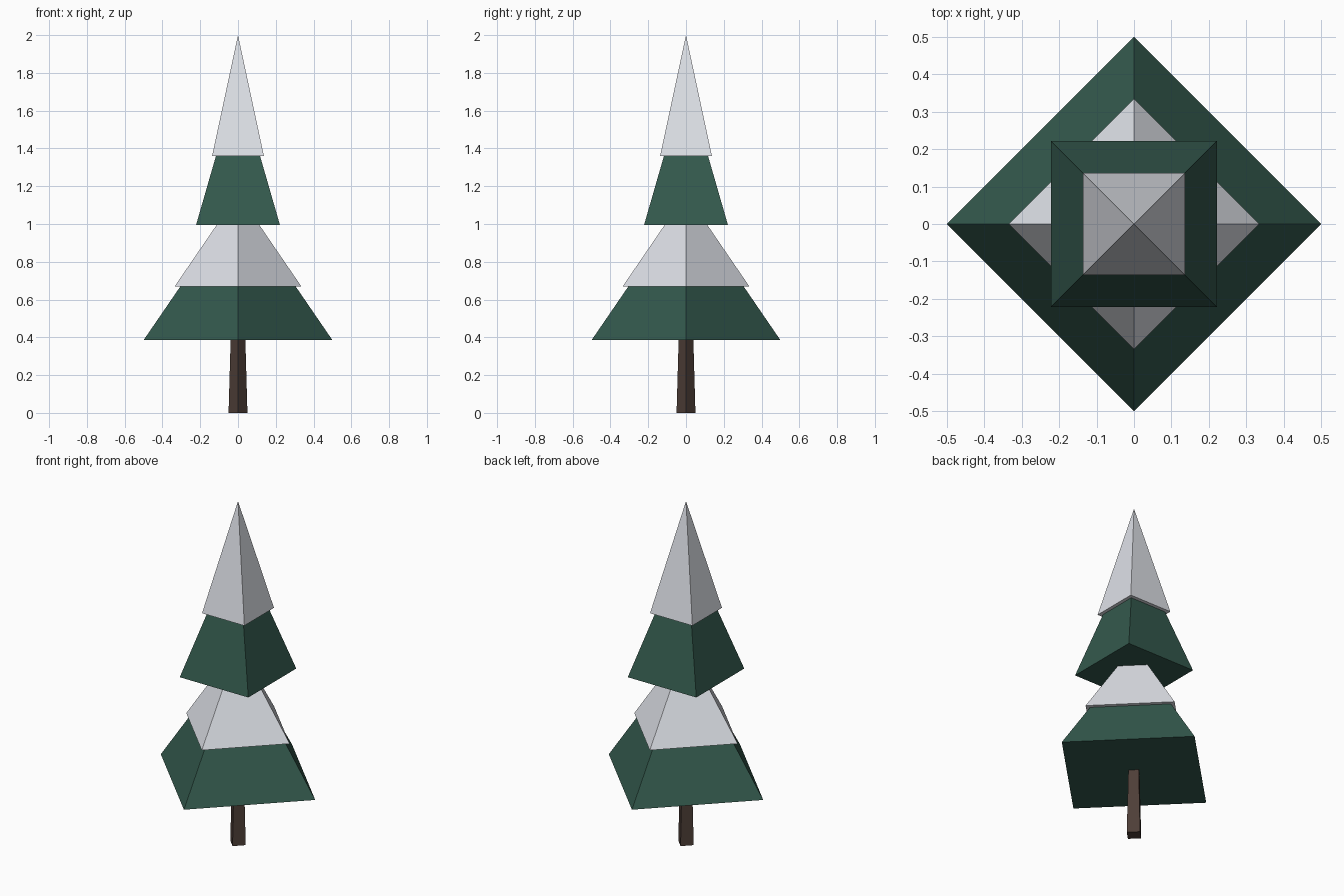
import bpy
import math

cube = bpy.data.objects.get("Cube")
if cube:
    bpy.data.objects.remove(cube, do_unlink=True)


def make_material(name, rgb):
    mat = bpy.data.materials.new(name)
    mat.use_nodes = True
    color = (*rgb, 1.0)
    mat.diffuse_color = color
    mat.node_tree.nodes["Principled BSDF"].inputs["Base Color"].default_value = color
    return mat


needle_green = make_material("needle green", (0.034, 0.100, 0.074))
snow_white = make_material("snow white", (0.74, 0.76, 0.81))
bark_brown = make_material("bark brown", (0.075, 0.048, 0.038))


def pyramid(name, mat, bottom, top, r_bottom, r_top=0.0, turn=0.0):
    """Four-sided tapered block; radii reach to the corners."""
    bpy.ops.mesh.primitive_cone_add(
        vertices=4, radius1=r_bottom, radius2=r_top, depth=top - bottom,
        location=(0, 0, (bottom + top) / 2), rotation=(0, 0, turn))
    obj = bpy.context.object
    obj.name = name
    obj.data.materials.append(mat)
    return obj


quarter = math.radians(45)
diag = math.sqrt(2)

# Trunk
pyramid("trunk", bark_brown, 0, 0.42, 0.05, 0.038)

# Lower tier, corners on the axes
pyramid("lower_branches", needle_green, 0.385, 1.115, 0.5)
pyramid("lower_snow", snow_white, 0.67, 1.16, 0.335)

# Upper tier, sides on the axes
pyramid("upper_branches", needle_green, 0.995, 1.765, 0.222 * diag, turn=quarter)
pyramid("upper_snow", snow_white, 1.36, 2.0, 0.137 * diag, turn=quarter)
